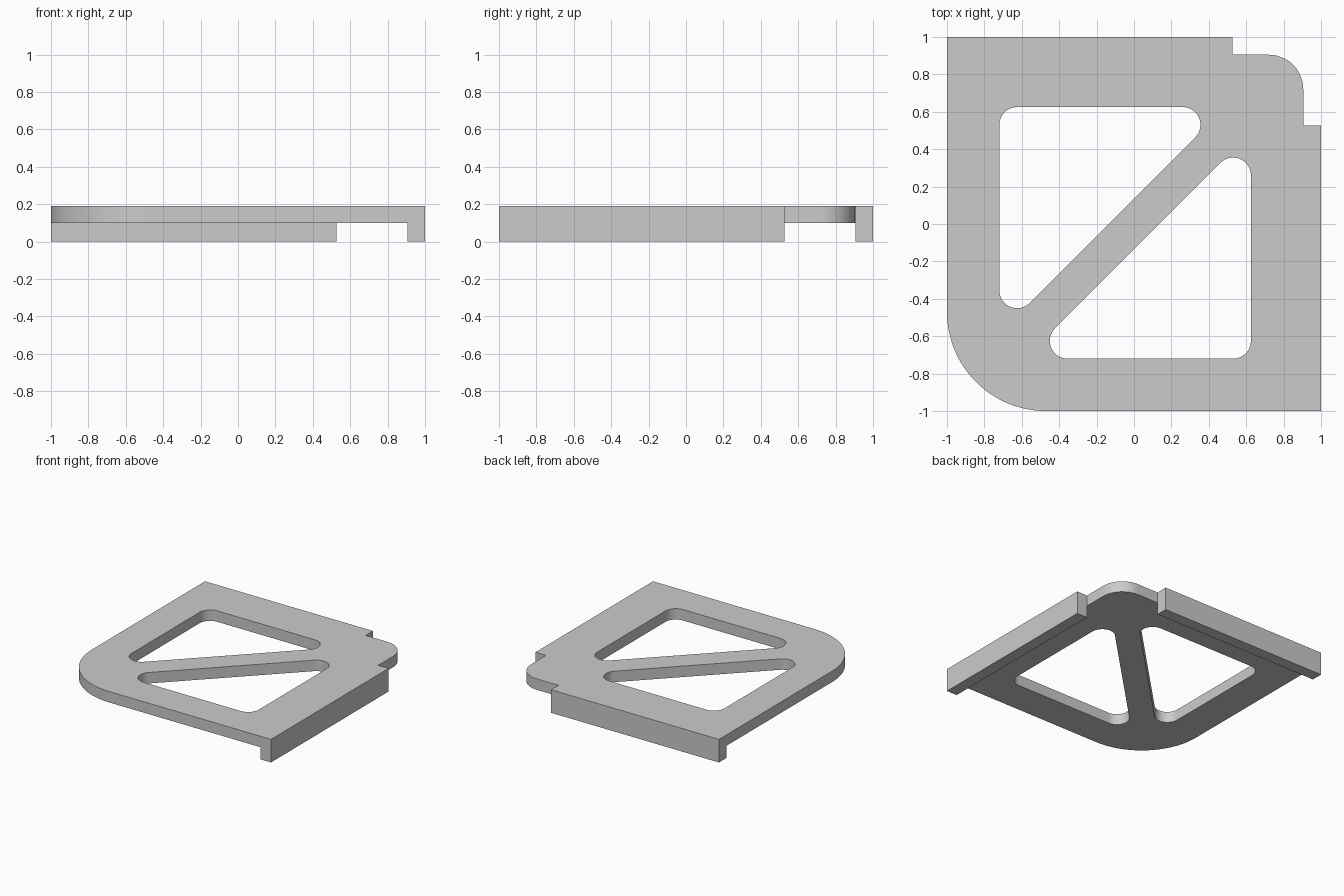
import bpy, bmesh, math
from mathutils import Vector

if "Cube" in bpy.data.objects:
    bpy.data.objects.remove(bpy.data.objects["Cube"])

TOP, UNDER = 0.19, 0.10      # plate top and underside heights
LIP, END = 0.905, 0.527      # inner face of the lips, and where they stop

grey = bpy.data.materials.new("light grey")
grey.diffuse_color = (0.6, 0.6, 0.6, 1)
grey.use_nodes = True
grey.node_tree.nodes["Principled BSDF"].inputs["Base Color"].default_value = grey.diffuse_color


def arc(cx, cy, r, start, end, steps):
    """Points along an arc, angles in degrees."""
    out = []
    for i in range(steps + 1):
        a = math.radians(start + (end - start) * i / steps)
        out.append((cx + r * math.cos(a), cy + r * math.sin(a)))
    return out


def prism(name, loops, z0, z1):
    """Extrude an outline, with optional inner hole loops, from z0 to z1."""
    bm = bmesh.new()
    edges = []
    for loop in loops:
        vs = [bm.verts.new((x, y, z0)) for x, y in loop]
        edges += [bm.edges.new((vs[i - 1], vs[i])) for i in range(len(vs))]
    bmesh.ops.triangle_fill(bm, edges=edges, use_beauty=True, use_dissolve=False)
    ext = bmesh.ops.extrude_face_region(bm, geom=bm.faces[:])["geom"]
    moved = [g for g in ext if isinstance(g, bmesh.types.BMVert)]
    bmesh.ops.translate(bm, verts=moved, vec=Vector((0, 0, z1 - z0)))
    bmesh.ops.recalc_face_normals(bm, faces=bm.faces[:])
    mesh = bpy.data.meshes.new(name)
    bm.to_mesh(mesh)
    bm.free()
    mesh.materials.append(grey)
    ob = bpy.data.objects.new(name, mesh)
    bpy.context.collection.objects.link(ob)
    return ob


# Plate outline: big rounded front-left corner, notched tongue at back right
outline = (arc(-0.47, -0.47, 0.53, 180, 270, 32)
           + [(1, -1), (1, END), (LIP, END)]
           + arc(0.72, 0.72, LIP - 0.72, 0, 90, 20)
           + [(END, LIP), (END, 1), (-1, 1)])

# Rounded triangular window, mirrored across the diagonal brace
R = 0.095
window = (arc(-0.625, 0.53, R, 90, 180, 12)
          + arc(-0.625, -0.355, R, 180, 315, 18)
          + arc(0.26, 0.53, R, -45, 90, 18))
mirrored = [(y, x) for x, y in window]
plate = prism("corner_plate", [outline, window, mirrored], UNDER, TOP)

# Locating lips along the back and right edges, fused to the plate
back = [(-1, LIP), (END, LIP), (END, 1), (-1, 1)]
right = [(y, x) for x, y in back]
bpy.context.view_layer.objects.active = plate
plate.select_set(True)
for name, shape in (("back_lip", back), ("right_lip", right)):
    lip = prism(name, [shape], 0, 0.15)
    mod = plate.modifiers.new(name, "BOOLEAN")
    mod.operation, mod.solver, mod.object = "UNION", "EXACT", lip
    bpy.ops.object.modifier_apply(modifier=mod.name)
    bpy.data.objects.remove(lip)

bpy.ops.object.shade_smooth_by_angle(angle=math.radians(30))
